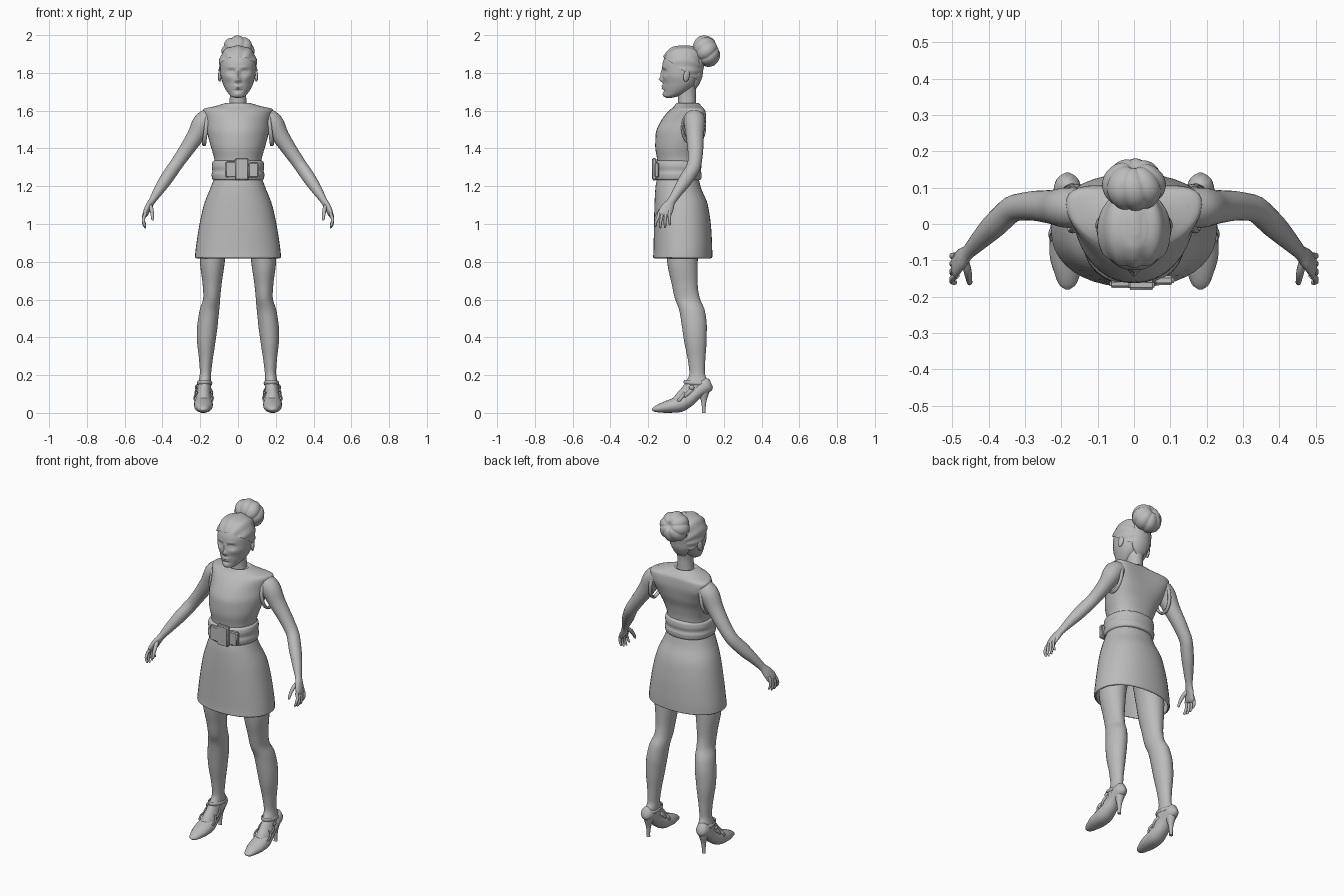
import bpy, bmesh, math
from mathutils import Vector, Matrix

if "Cube" in bpy.data.objects:
    bpy.data.objects.remove(bpy.data.objects["Cube"])

GREY = (0.5, 0.5, 0.5, 1)
grey = bpy.data.materials.new("plain grey")
grey.use_nodes = True
grey.diffuse_color = GREY
grey.node_tree.nodes["Principled BSDF"].inputs["Base Color"].default_value = GREY


def finish(name, bm, angle=50):
    """Turn a bmesh into a smooth grey object."""
    bmesh.ops.recalc_face_normals(bm, faces=bm.faces)
    me = bpy.data.meshes.new(name)
    bm.to_mesh(me)
    bm.free()
    me.materials.append(grey)
    ob = bpy.data.objects.new(name, me)
    bpy.context.collection.objects.link(ob)
    bpy.ops.object.select_all(action="DESELECT")
    ob.select_set(True)
    bpy.context.view_layer.objects.active = ob
    bpy.ops.object.shade_smooth_by_angle(angle=math.radians(angle))
    return ob


def slope(a, b):
    return 2 * a * b / (a + b) if a * b > 0 else 0


def refine(rows, sub):
    """Smooth interpolation between rows without overshoot."""
    n = len(rows)
    diff = [[b - a for a, b in zip(rows[i], rows[i + 1])] for i in range(n - 1)]
    tan = [[slope(a, b) for a, b in zip(diff[max(i - 1, 0)], diff[min(i, n - 2)])] for i in range(n)]
    out = []
    for i in range(n - 1):
        for k in range(sub):
            t = k / sub
            h = t * t * (3 - 2 * t)
            out.append([a + h * d + (t - 2 * t * t + t ** 3) * m + (t ** 3 - t * t) * q for a, d, m, q
                        in zip(rows[i], diff[i], tan[i], tan[i + 1])])
    return out + [list(rows[-1])]


def skin(rings, caps=True):
    """Bridge equal rings of points into a surface."""
    bm = bmesh.new()
    loops = [[bm.verts.new(p) for p in r] for r in rings]
    n = len(loops[0])
    for a, b in zip(loops, loops[1:]):
        for i in range(n):
            bm.faces.new((a[i], a[(i + 1) % n], b[(i + 1) % n], b[i]))
    if caps:
        bm.faces.new(loops[0])
        bm.faces.new(loops[-1])
    return bm


def stack(rows, segs=40, sub=5, power=2, caps=True):
    """Level rings: z, centre x, half width, front y, back y, backward sweep of the sides."""
    rings = []
    for z, cx, rx, y0, y1, sweep in refine(rows, sub):
        ring = []
        for i in range(segs):
            a = math.tau * i / segs
            c, s = math.cos(a), math.sin(a)
            c, s = (math.copysign(abs(w) ** (2 / power), w) for w in (c, s))
            ring.append((cx + rx * c, (y0 + y1) / 2 + (y1 - y0) / 2 * s + sweep * c * c, z))
        rings.append(ring)
    return skin(rings, caps)


def tube(rows, side=1, segs=16, sub=4):
    """Swept rings: x, y, z, radius across, radius along x."""
    pts = refine(rows, sub)
    rings = []
    for i, p in enumerate(pts):
        c = Vector(p[:3])
        t = Vector(pts[min(i + 1, len(pts) - 1)][:3]) - Vector(pts[max(i - 1, 0)][:3])
        u = t.cross(Vector((1, 0, 0))).normalized()
        v = t.cross(u).normalized()
        ring = [c + u * p[3] * math.cos(math.tau * k / segs) + v * p[4] * math.sin(math.tau * k / segs)
                for k in range(segs)]
        rings.append([(q.x * side, q.y, q.z) for q in ring])
    return skin(rings)


def ellipsoid(name, loc, size, rot=(0, 0, 0)):
    bm = bmesh.new()
    bmesh.ops.create_uvsphere(bm, u_segments=24, v_segments=14, radius=1)
    bpy_rot = Matrix.Rotation(rot[2], 4, "Z") @ Matrix.Rotation(rot[0], 4, "X")
    bm.transform(Matrix.Translation(loc) @ bpy_rot @ Matrix.Diagonal((*size, 1)))
    return finish(name, bm)


def band(name, loc, rx, ry, thick, tall, rot):
    """Flat closed strap around an oval."""
    rings = []
    for i in range(33):
        a = math.tau * i / 32
        rings.append([((rx + thick * math.cos(b)) * math.cos(a), (ry + thick * math.cos(b)) * math.sin(a),
                       tall * math.sin(b)) for b in (k * math.tau / 8 for k in range(8))])
    bm = skin(rings, False)
    bmesh.ops.remove_doubles(bm, verts=bm.verts, dist=1e-5)
    bm.transform(Matrix.Translation(loc) @ Matrix.Rotation(rot[1], 4, "Y") @ Matrix.Rotation(rot[0], 4, "X"))
    return finish(name, bm)


def plate(name, loc, size):
    bm = bmesh.new()
    bmesh.ops.create_cube(bm, size=1, matrix=Matrix.Translation(loc) @ Matrix.Diagonal((*size, 1)))
    bmesh.ops.bevel(bm, geom=bm.edges[:], offset=0.006, segments=3, affect="EDGES")
    return finish(name, bm)


# Dress
finish("bodice", stack([
    (1.22, 0, .122, -.150, .065, .01), (1.33, 0, .124, -.152, .065, .01), (1.41, 0, .144, -.163, .075, .02),
    (1.48, 0, .162, -.160, .095, .04), (1.55, 0, .176, -.130, .104, .06), (1.598, 0, .187, -.092, .100, .05),
    (1.610, 0, .180, -.078, .094, .04), (1.624, 0, .120, -.062, .082, .01), (1.640, 0, .064, -.050, .066, 0),
    (1.634, 0, .054, -.040, .056, 0)], power=2.2))
skirt = finish("skirt", stack([
    (1.25, 0, .124, -.152, .065, 0), (1.19, 0, .146, -.162, .080, 0), (1.10, 0, .181, -.167, .116, 0),
    (.97, 0, .209, -.170, .134, 0), (.86, 0, .225, -.172, .139, 0), (.825, 0, .228, -.174, .139, 0),
    (.818, 0, .220, -.166, .131, 0)], power=2.2, caps=False), 80)
wall = skirt.modifiers.new("cloth", "SOLIDIFY")
wall.thickness = 0.008

# Belt with its overlapping front fastening
finish("belt", stack([
    (1.232, 0, .126, -.155, .070, 0), (1.238, 0, .136, -.166, .080, 0), (1.262, 0, .140, -.169, .083, 0),
    (1.282, 0, .136, -.165, .078, 0), (1.305, 0, .139, -.168, .082, 0), (1.328, 0, .135, -.164, .079, 0),
    (1.336, 0, .124, -.152, .066, 0)], power=2.2))
plate("belt_flap", (-.015, -.165, 1.288), (.105, .022, .086))
plate("belt_buckle", (.020, -.168, 1.290), (.074, .026, .118))
plate("belt_tongue", (.082, -.155, 1.285), (.055, .026, .080))

# Neck and head, with the face pushed in and out by soft bumps
finish("neck", stack([
    (1.60, 0, .058, -.045, .062, 0), (1.64, 0, .046, -.042, .052, 0), (1.69, 0, .043, -.043, .052, 0),
    (1.76, 0, .052, -.05, .060, 0)], segs=28))
HEAD = [
    (1.668, 0, .014, -.104, -.075, 0), (1.675, 0, .034, -.116, -.045, 0), (1.70, 0, .058, -.119, .005, .01),
    (1.74, 0, .079, -.121, .050, .01), (1.79, 0, .092, -.125, .075, 0), (1.84, 0, .094, -.125, .083, 0),
    (1.885, 0, .087, -.112, .079, 0), (1.920, 0, .066, -.086, .060, 0), (1.938, 0, .036, -.055, .032, 0),
    (1.943, 0, .008, -.025, .005, 0)]
BUMPS = [  # offset from centre, height, half width, half height, push forward
    (0, 1.765, .012, .013, .020), (0, 1.795, .009, .022, .010), (.012, 1.757, .007, .006, .006),
    (.036, 1.806, .019, .013, -.013), (.034, 1.829, .022, .008, .004), (.036, 1.804, .011, .007, .008),
    (0, 1.731, .021, .006, .010), (0, 1.718, .017, .006, .010), (0, 1.706, .025, .006, -.004),
    (0, 1.686, .018, .011, .006), (.047, 1.775, .018, .016, .004)]
bm = stack(HEAD, segs=96, sub=8, power=2.1)
for v in bm.verts:
    if v.co.y < -.04:
        v.co.y -= sum(p * math.exp(-((abs(v.co.x) - x) / w) ** 2 - ((v.co.z - z) / h) ** 2)
                      for x, z, w, h, p in BUMPS)
finish("head", bm)
for s, side in ((1, "left"), (-1, "right")):
    ellipsoid(side + "_ear", (s * .096, .003, 1.785), (.009, .017, .032), (-.2, 0, s * .35))

# Swept-back hair: a combed cap cut along the hairline, nape tail and lobed bun
bm = stack([(z, cx, rx + .007, y0 - .006, y1 + .008, w) for z, cx, rx, y0, y1, w in HEAD], segs=96, sub=6, power=2.1)
for v in bm.verts:
    a = math.atan2(v.co.x, v.co.z - 1.80)
    v.co += Vector((v.co.x, v.co.y, v.co.z - 1.81)).normalized() * .0025 * math.cos(13 * a)
bmesh.ops.bisect_plane(bm, geom=bm.verts[:] + bm.edges[:] + bm.faces[:], plane_co=(0, -.118, 1.882),
                       plane_no=(0, .68, 1), clear_inner=True)
finish("hair_cap", bm)
finish("nape_hair", tube([(0, .045, 1.715, .006, .022), (0, .050, 1.745, .022, .046), (0, .052, 1.79, .036, .062),
                          (0, .062, 1.85, .036, .060), (0, .085, 1.90, .03, .045)], segs=24))
bm = bmesh.new()
bmesh.ops.create_uvsphere(bm, u_segments=72, v_segments=28, radius=1)
for v in bm.verts:
    r = math.hypot(v.co.x, v.co.y)
    lobes = abs(math.cos(4 * math.atan2(v.co.y, v.co.x) + .6 * v.co.z)) ** .6
    v.co *= .91 + .11 * r * lobes
    v.co.z -= .25 * v.co.z * math.exp(-(r / .25) ** 2)
bm.transform(Matrix.Translation((0, .108, 1.915)) @ Matrix.Rotation(math.radians(-65), 4, "X")
             @ Matrix.Diagonal((.086, .084, .073, 1)))
finish("hair_bun", bm)

for s, side in ((1, "left"), (-1, "right")):
    # Arm and hand
    band(side + "_armhole", (s * .169, .040, 1.508), .088, .058, .008, .011, (0, math.radians(90 - s * 7)))
    finish(side + "_arm", tube([
        (.125, .045, 1.575, .05, .05), (.180, .045, 1.540, .056, .056), (.225, .047, 1.465, .047, .046),
        (.275, .050, 1.390, .041, .039), (.325, .045, 1.318, .037, .035), (.375, .005, 1.245, .037, .034),
        (.425, -.045, 1.170, .027, .026), (.455, -.076, 1.122, .022, .018), (.474, -.095, 1.090, .032, .017),
        (.490, -.113, 1.055, .036, .014), (.494, -.117, 1.042, .030, .008)], s, 24))
    for i, finger in enumerate(("index", "middle", "ring", "little")):
        y, short = -.141 + .018 * i, (.008, 0, .003, .016)[i]
        z = 1.060 + .004 * i
        finish(f"{side}_{finger}_finger", tube([
            (.488, y, z, .009, .009), (.500, y - .010 + .003 * i, z - .032, .0085, .0085),
            (.500, y - .018 + .006 * i, 1.005 + short, .0075, .0075),
            (.492, y - .020 + .007 * i, .983 + short, .006, .006),
            (.488, y - .020 + .007 * i, .977 + short, .002, .002)], s, 10, 3))
    finish(side + "_thumb", tube([
        (.466, -.098, 1.100, .014, .011), (.458, -.128, 1.078, .012, .011), (.454, -.150, 1.050, .009, .009),
        (.452, -.162, 1.025, .007, .007), (.452, -.164, 1.018, .002, .002)], s, 10, 3))

    # Leg running into the arched foot
    finish(side + "_leg", stack([(z, s * cx, rx, y0, y1, 0) for z, cx, rx, y0, y1 in (
        (1.02, .110, .080, -.115, .085), (.80, .136, .066, -.100, .062), (.68, .137, .050, -.075, .062),
        (.61, .139, .045, -.060, .072), (.54, .152, .052, -.035, .100), (.46, .162, .054, -.022, .110),
        (.38, .168, .049, -.010, .109), (.28, .170, .036, .010, .102), (.21, .172, .030, .018, .100),
        (.165, .176, .033, .000, .117), (.125, .180, .036, -.030, .110), (.09, .182, .039, -.060, .070),
        (.05, .183, .040, -.085, .010))], segs=28))

    # Pointed pump: body, stiletto heel and straps
    finish(side + "_shoe", tube([(.183, y, (lo + hi) / 2, (hi - lo) / 2, rx) for y, lo, hi, rx in (
        (-.180, .014, .022, .006), (-.168, .006, .032, .022), (-.135, .001, .050, .036), (-.085, 0, .070, .049),
        (-.035, .004, .088, .050), (.010, .030, .108, .044), (.055, .072, .138, .038), (.095, .098, .178, .038),
        (.120, .115, .188, .030), (.133, .135, .180, .012))], s, 20))
    finish(side + "_heel", tube([
        (.181, .092, .135, .038, .034), (.182, .094, .100, .027, .025), (.183, .094, .060, .014, .014),
        (.184, .094, .015, .009, .010), (.184, .094, 0, .010, .011)], s, 14))
    band(side + "_ankle_strap", (s * .177, .055, .158), .037, .064, .004, .010, (-.1, 0))
    band(side + "_instep_strap", (s * .181, .010, .105), .045, .052, .004, .010, (.75, 0))
    band(side + "_toe_strap", (s * .182, -.028, .078), .050, .042, .004, .009, (.9, 0))
    ellipsoid(side + "_strap_buckle", (s * .222, .030, .135), (.006, .014, .012))
